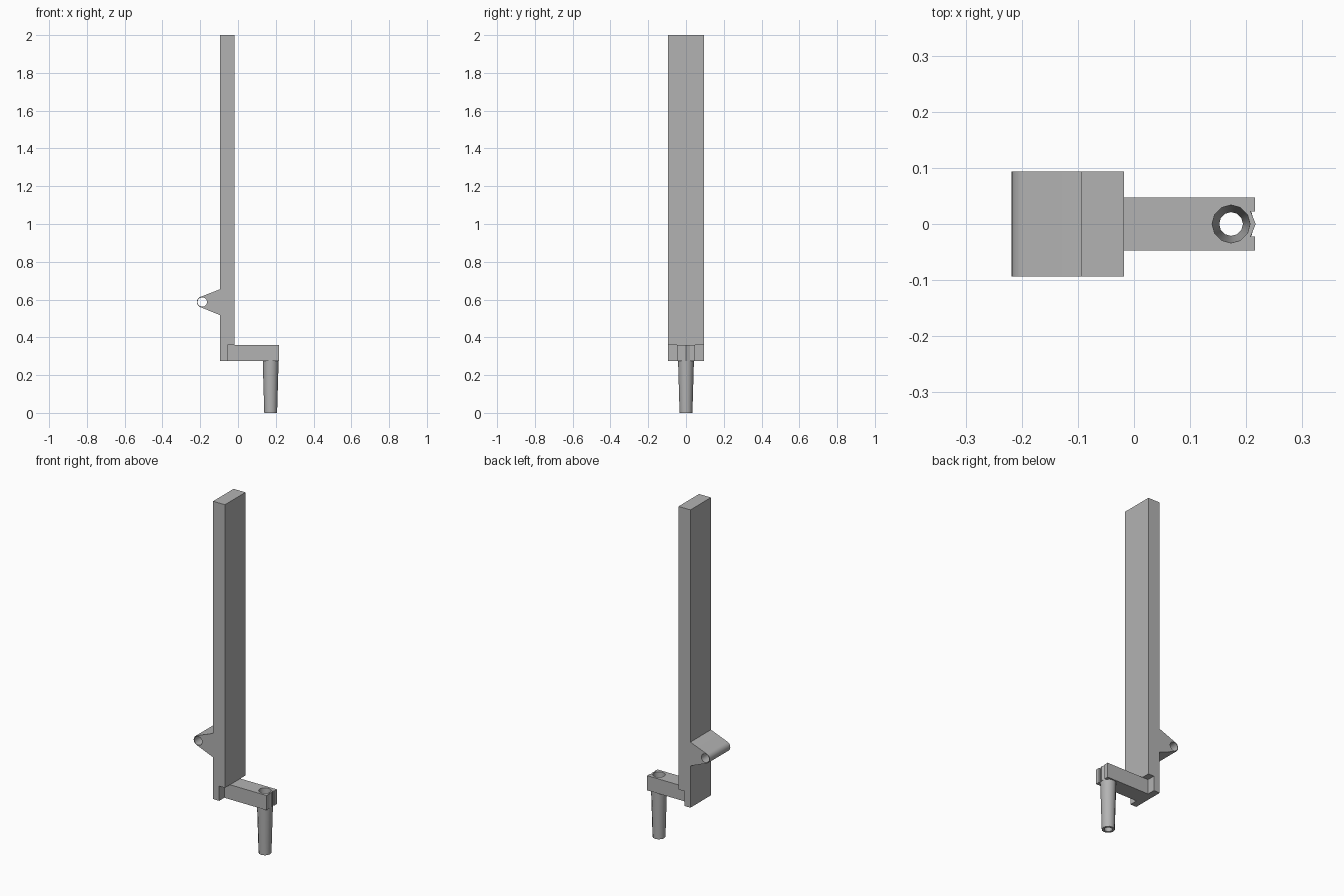
import bpy, bmesh
from math import sin, cos, radians
from mathutils import Matrix, Vector

cube = bpy.data.objects.get("Cube")
if cube:
    bpy.data.objects.remove(cube, do_unlink=True)

grey = bpy.data.materials.new("plain grey")
grey.use_nodes = True
colour = (0.45, 0.45, 0.45, 1)
grey.diffuse_color = colour
grey.node_tree.nodes["Principled BSDF"].inputs["Base Color"].default_value = colour


def finish(name, bm):
    bmesh.ops.recalc_face_normals(bm, faces=bm.faces)
    mesh = bpy.data.meshes.new(name)
    bm.to_mesh(mesh)
    bm.free()
    mesh.materials.append(grey)
    obj = bpy.data.objects.new(name, mesh)
    bpy.context.collection.objects.link(obj)
    return obj


def prism(name, corners, depth):
    """Extrude a closed outline of 3D corners along a vector."""
    bm = bmesh.new()
    face = bm.faces.new([bm.verts.new(c) for c in corners])
    grown = bmesh.ops.extrude_face_region(bm, geom=[face], use_keep_orig=True)
    moved = [v for v in grown["geom"] if isinstance(v, bmesh.types.BMVert)]
    bmesh.ops.translate(bm, verts=moved, vec=Vector(depth))
    return finish(name, bm)


def cone(name, sides, r_low, r_high, height, matrix):
    bm = bmesh.new()
    bmesh.ops.create_cone(bm, cap_ends=True, segments=sides, radius1=r_low,
                          radius2=r_high, depth=height, matrix=matrix)
    return finish(name, bm)


def drill(obj, cutter):
    mod = obj.modifiers.new("hole", "BOOLEAN")
    mod.operation = "DIFFERENCE"
    mod.solver = "EXACT"
    mod.object = cutter
    bpy.context.view_layer.objects.active = obj
    bpy.ops.object.modifier_apply(modifier=mod.name)


# Tall bar with a rounded hinge lug on its right and a step at its foot
half, arm_low, arm_top = 0.094, 0.275, 0.36
back, front, step = -0.094, -0.018, -0.055
hinge_x, hinge_z, lug_r = -0.189, 0.587, 0.029
outline = [(back, arm_low), (step, arm_low), (step, arm_top),
           (front, arm_top), (front, 2), (back, 2), (back, 0.655)]
for i in range(13):
    a = radians(110 + i * 140 / 12)
    outline.append((hinge_x + lug_r * cos(a), hinge_z + lug_r * sin(a)))
outline.append((back, 0.517))
bar = prism("upright_bar", [(x, -half, z) for x, z in outline], (0, 2 * half, 0))

pin_hole = cone("hinge_hole_cutter", 24, 0.025, 0.025, 0.4,
                Matrix.Translation((hinge_x, 0, hinge_z)) @ Matrix.Rotation(radians(90), 4, "X"))
drill(bar, pin_hole)

# Foot arm with a notch in its end that exposes the socket wall
tube_x, arm_y, end = 0.173, 0.047, 0.216
side = [(step, arm_y), (end, arm_y), (end, 0.022), (0.208, 0.022)]
plan = side + [(0.217, 0)] + [(x, -y) for x, y in reversed(side)]
arm = prism("foot_arm", [(x, y, arm_low) for x, y in plan], (0, 0, arm_top - arm_low))

# Tapered hollow peg below the arm
peg = cone("tapered_peg", 12, 0.034, 0.042, arm_low,
           Matrix.Translation((tube_x, 0, arm_low / 2)))
bore = cone("bore_cutter", 12, 0.021, 0.034, arm_top + 0.01,
            Matrix.Translation((tube_x, 0, arm_top / 2)))
for part in (arm, peg):
    drill(part, bore)

for cutter in (pin_hole, bore):
    bpy.data.objects.remove(cutter, do_unlink=True)

# Smooth the round walls and keep the corners sharp
bpy.ops.object.select_all(action="DESELECT")
for part in (bar, arm, peg):
    part.select_set(True)
bpy.context.view_layer.objects.active = bar
bpy.ops.object.shade_smooth_by_angle(angle=radians(35))
